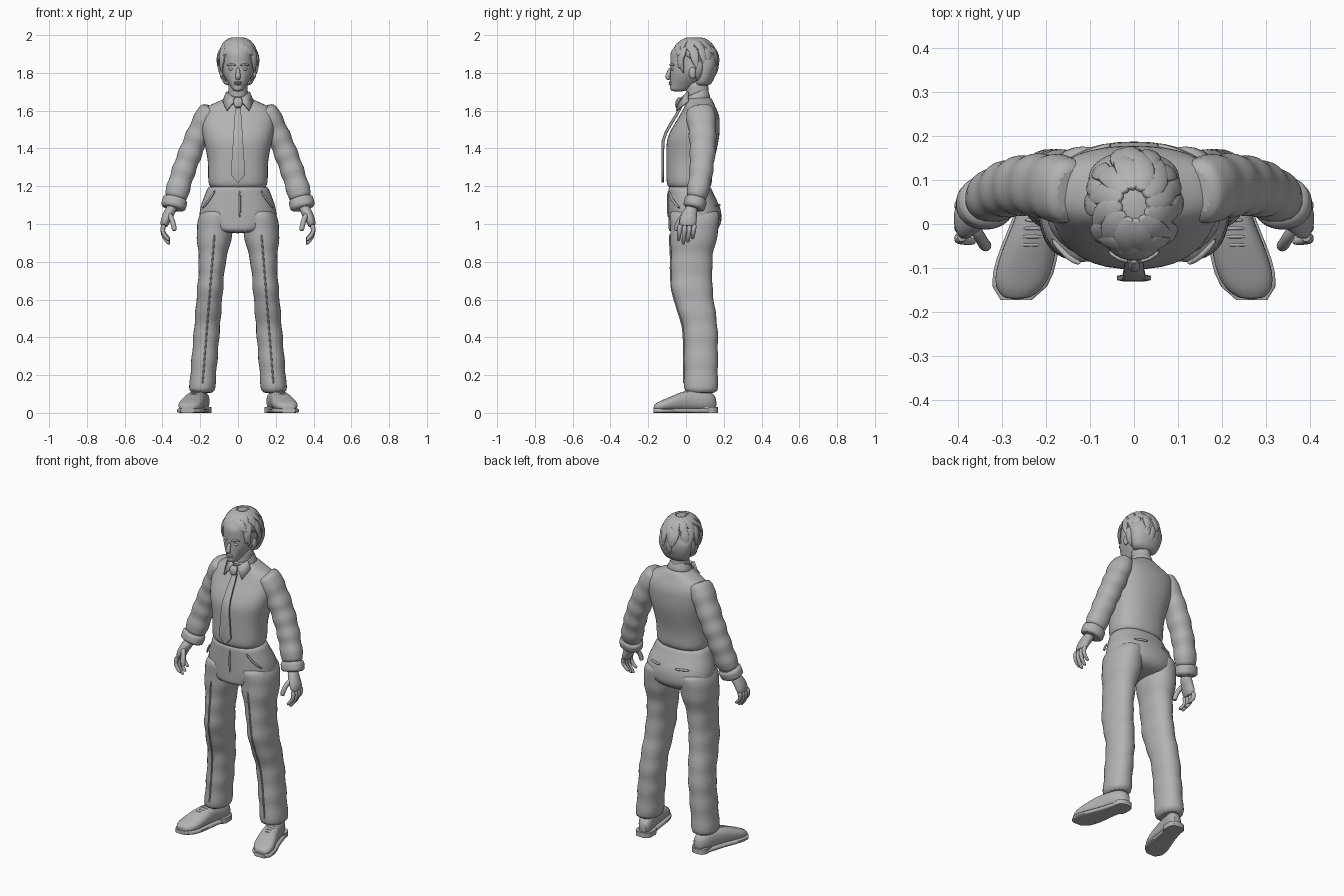
import bpy
import bmesh
import math
import random
from mathutils import Matrix, Vector

random.seed(4)
if "Cube" in bpy.data.objects:
    bpy.data.objects.remove(bpy.data.objects["Cube"])

Y, Z = Vector((0, 1, 0)), Vector((0, 0, 1))
parts = []

clay = bpy.data.materials.new("plain grey")
clay.use_nodes = True
clay.diffuse_color = (.45, .45, .45, 1)
clay.node_tree.nodes["Principled BSDF"].inputs["Base Color"].default_value = clay.diffuse_color


def ramp(start, end, value):
    """Ease from zero to one between two values."""
    t = min(max((value - start) / (end - start), 0), 1)
    return t * t * (3 - 2 * t)


def spread(start, end, count):
    """Evenly spaced values, both ends included."""
    return [start + (end - start) * i / (count - 1) for i in range(count)]


def finish(name, bm, mirror=False, smooth=1):
    """Turn a bmesh into an object, optionally mirrored and subdivided."""
    bmesh.ops.recalc_face_normals(bm, faces=bm.faces)
    mesh = bpy.data.meshes.new(name)
    bm.to_mesh(mesh)
    bm.free()
    mesh.materials.append(clay)
    obj = bpy.data.objects.new(name, mesh)
    bpy.context.collection.objects.link(obj)
    if mirror:
        obj.modifiers.new("both sides", "MIRROR")
    if smooth:
        rounding = obj.modifiers.new("rounding", "SUBSURF")
        rounding.levels = rounding.render_levels = smooth
    parts.append(obj)
    return obj


def add_loft(bm, rings, sides=16, power=2, up=Y, axis=None):
    """Skin superellipse rings (x, y, z, half width, half depth) along a path."""
    centres = [Vector(ring[:3]) for ring in rings]
    loops = []
    for i, (*_, width, depth) in enumerate(rings):
        tangent = axis or centres[min(i + 1, len(rings) - 1)] - centres[max(i - 1, 0)]
        tangent = tangent.normalized()
        u = up.cross(tangent).normalized()
        v = tangent.cross(u)
        loop = []
        for k in range(sides):
            angle = math.tau * (k + .5) / sides
            c, s = math.cos(angle), math.sin(angle)
            across = u * math.copysign(abs(c) ** (2 / power), c) * width
            along = v * math.copysign(abs(s) ** (2 / power), s) * depth
            loop.append(bm.verts.new(centres[i] + across + along))
        loops.append(loop)
    for low, high in zip(loops, loops[1:]):
        for k in range(sides):
            n = (k + 1) % sides
            bm.faces.new((low[k], low[n], high[n], high[k]))
    bm.faces.new(loops[0])
    bm.faces.new(loops[-1])


def loft(name, rings, mirror=False, smooth=1, **shape):
    bm = bmesh.new()
    add_loft(bm, rings, **shape)
    return finish(name, bm, mirror, smooth)


def body(name, heights, rule, mirror=False, **shape):
    """Level slices whose (centre, half width, front, back) follow a rule."""
    rings = []
    for z in heights:
        x, width, front, back = rule(z)
        rings.append((x, (front + back) / 2, z, width, (back - front) / 2))
    return loft(name, rings, mirror, axis=Z, **shape)


def blob(name, centre, size, mirror=False):
    bm = bmesh.new()
    place = Matrix.Translation(centre) @ Matrix.Diagonal((*size, 1))
    bmesh.ops.create_uvsphere(bm, u_segments=16, v_segments=10, radius=1, matrix=place)
    return finish(name, bm, mirror, smooth=0)


def tube(name, points, radius, mirror=False, up=Y):
    rings = [(*point, radius, radius) for point in points]
    return loft(name, rings, mirror, sides=8, up=up)


# Shirt body, sloping in at the chest and shoulders
def shirt_front(z):
    return -.105 + .11 * ramp(1.42, 1.68, z)


def shirt(z):
    hem = .015 * ramp(1.22, 1.18, z)
    width = .16 + .04 * ramp(1.3, 1.55, z) - .15 * ramp(1.6, 1.68, z)
    back = .14 + .04 * ramp(1.25, 1.5, z) - .05 * ramp(1.55, 1.7, z)
    return 0, width - hem, shirt_front(z) + hem, back - hem


body("shirt", spread(1.18, 1.68, 18), shirt, sides=20, power=2.4)


# Sleeves follow one curve from shoulder to wrist
def arm(z, grow=0):
    drop = 1.6 - z
    x = .15 + .52 * drop - .28 * drop ** 2
    y = .075 + .15 * drop - .42 * drop ** 2
    return x, y, z, .063 + grow, .08 - .05 * drop + grow


folds = [arm(z, .004 * math.sin(z * 70)) for z in spread(1.6, 1.13, 20)]
loft("sleeves", [arm(1.62, -.02)] + folds, True, power=2.2)
cuff = [arm(z, .005) for z in spread(1.14, 1.08, 4)]
loft("shirt_cuffs", [arm(1.14, -.01)] + cuff + [arm(1.08, -.01)], True, power=2.2)

# Collar band and its two pointed flaps
loft("collar_band", [(0, .07, 1.63, .08, .08), (0, .056, 1.67, .07, .07), (0, .05, 1.7, .06, .07),
                     (0, .05, 1.69, .05, .06)], axis=Vector((0, -.4, 1)))
bm = bmesh.new()
outline = [(.01, -.03, 1.66), (.06, .01, 1.7), (.08, .01, 1.65), (.06, -.05, 1.6)]
bm.faces.new([bm.verts.new(corner) for corner in outline])
flap = finish("collar_flaps", bm, True, smooth=0).modifiers.new("thickness", "SOLIDIFY")
flap.thickness = .01
flap.offset = 0

# Tie hanging down the shirt front
loft("tie_knot", [(0, -.03, 1.67, .02, .01), (0, -.04, 1.65, .03, .02), (0, -.05, 1.61, .02, .01)],
     sides=8, power=3)
blade = [(0, shirt_front(z) - .018, z, .04 - .07 * (z - 1.26), .008) for z in spread(1.62, 1.26, 9)]
loft("tie_blade", blade + [(0, -.123, 1.22, .004, .006)], sides=8, power=4, smooth=0)


# Trousers: hips, then legs that lean outward with soft folds
def hips(z):
    width = .207 - .055 * ramp(1.05, 1.25, z) - .08 * ramp(1.02, .94, z)
    return 0, width, -.095, .19 - .06 * ramp(1.05, 1.22, z) - .05 * ramp(1, .94, z)


def leg(z):
    fold = .003 * math.sin(z * 50)
    thigh, seat = ramp(.4, .7, z), ramp(.8, 1, z)
    width = .07 + .03 * ramp(.75, 1, z) - .03 * ramp(1, 1.1, z) + fold
    middle = .08 - .05 * thigh + .015 * seat
    depth = .091 + .02 * thigh + .022 * seat + fold
    return .2 - .08 * z, width, middle - depth, middle + depth


body("trouser_hips", spread(1.21, .95, 10), hips, sides=20, power=2.3)
body("trouser_legs", spread(1.08, .1, 30), leg, True, power=2.2)
creases = [(leg(z)[0], leg(z)[2], z) for z in spread(.95, .15, 14)]
tube("front_creases", creases, .005, True)
tube("front_pockets", [(.12, -.09, 1.18), (.15, -.08, 1.13), (.19, -.03, 1.08)], .007, True)
tube("back_pockets", [(x, .185 - 2 * x ** 2, 1.1) for x in spread(.05, .13, 4)], .007, True, up=Z)
tube("fly_seam", [(.01, -.095, z) for z in spread(1.18, 1.03, 3)], .006)


# Shoes, turned out from heel to toe
def shoe(t):
    end = math.sqrt(1 - (2 * t - 1) ** 6)
    height = (.11 - .06 * ramp(.4, 1, t)) * (.4 + .6 * end)
    width = (.048 + .018 * ramp(.3, .8, t)) * end
    return .18 + .09 * t, .17 - .35 * t, .01 + height / 2, width, height / 2


steps = spread(.02, .98, 12)
loft("shoe_uppers", [shoe(t) for t in steps], True, power=2.4, up=Z, axis=-Y)
soles = [(x, y, .012, width + .005, .012) for x, y, z, width, height in map(shoe, steps)]
loft("shoe_soles", soles, True, smooth=0, power=5, up=Z, axis=-Y)
body("shoe_heels", (0, .03), lambda z: (.19, .05, .06, .17), True, smooth=0, power=3)
for t in spread(.46, .62, 4):
    x, y, middle, width, height = shoe(t)
    top = middle + height
    tube("shoe_lace", [(x + side * .03, y, top - .01 * abs(side)) for side in (-1, 0, 1)], .005, True)

# Hands with curled fingers
loft("palms", [(.34, .04, 1.1, .03, .03), (.365, .02, 1.06, .03, .04), (.385, .01, 1.02, .027, .05),
               (.395, .01, .98, .02, .045)], True, sides=12)
for i, reach in enumerate((.09, .11, .1, .08)):
    curl = []
    for t in spread(0, 1, 5):
        radius = .015 - .005 * t
        x = .39 + .06 * t - .09 * t * t
        curl.append((x, .025 * i - .03 - .01 * t, 1 - reach * t, radius, radius))
    loft("finger", curl, True, sides=8)
tube("thumbs", [(.37, 0, 1.06), (.35, -.03, 1.03), (.34, -.05, .99), (.335, -.05, .96)], .015, True)


# Neck and head
def head(z):
    crown = ramp(1.9, 2, z)
    width = .022 + .065 * ramp(1.68, 1.82, z) - .05 * crown
    return 0, width, -.085 + .07 * crown, -.03 + .18 * ramp(1.66, 1.82, z) - .05 * crown


body("neck", spread(1.62, 1.77, 4), lambda z: (0, .052, 0, .12))
body("head", spread(1.7, 1.96, 14), head, sides=20, power=2.2)
loft("nose", [(0, -.08, 1.83, .01, .01), (0, -.09, 1.8, .012, .013), (0, -.1, 1.78, .017, .016),
              (0, -.09, 1.76, .012, .01)], sides=8)
blob("eyes", (.034, -.07, 1.82), (.016, .01, .008), True)
tube("eyebrows", [(.01, -.085, 1.84), (.035, -.08, 1.846), (.06, -.06, 1.84)], .006, True, up=Z)
for name, z in (("upper_lip", 1.75), ("lower_lip", 1.74)):
    blob(name, (0, -.08, z), (.022, .012, .006))
blob("ears", (.087, .035, 1.8), (.01, .02, .03), True)


# Hair: a cap, open over the face, under overlapping locks
scalp = Vector((0, .045, 1.86))


def cap(z):
    reach = math.sqrt(1 - ((z - scalp.z) / (.13 if z > scalp.z else .17)) ** 2)
    brow = ramp(1.84, 1.91, z)
    return 0, .106 * reach, scalp.y - .125 * reach * brow, scalp.y + .124 * reach


body("hair_cap", spread(1.73, 1.985, 14), cap, sides=20)


def on_scalp(turn, lift, grow):
    a, e = math.radians(turn), math.radians(lift)
    flat = math.cos(e) * grow
    return Vector((.107 * math.cos(a) * flat, .126 * math.sin(a) * flat, .13 * math.sin(e)))


locks = bmesh.new()


def lock(turn, top, bottom, width, sweep):
    """One flattened, tapering lock lying on the scalp."""
    rings = []
    for t, taper in zip(spread(0, 1, 4), (.5, 1, .8, .1)):
        place = scalp + on_scalp(turn + sweep * t, top + (bottom - top) * t, .96 + .08 * t)
        rings.append((*place, width * taper, .012 * taper))
    outward = on_scalp(turn + sweep / 2, (top + bottom) / 2, 1)
    add_loft(locks, rings, sides=8, up=outward)


for turn in range(0, 360, 30):
    lock(turn, 76, random.uniform(14, 22), .035, 25)
for turn in range(-30, 220, 24):
    lock(turn, 42, random.uniform(-20, -10), .03, random.uniform(-14, 14))
for turn in range(14, 170, 19):
    lock(turn, 4, random.uniform(-60, -48), .025, random.uniform(-12, 12))
for side in (-1, 1):
    lock(side * 50 - 90, 30, -30, .022, side * 10)
    lock(side * 12 - 90, 48, 14, .035, side * 40)
finish("hair_locks", locks)

# Smooth shading with crisp creases
bpy.ops.object.select_all(action="DESELECT")
for obj in parts:
    obj.select_set(True)
bpy.context.view_layer.objects.active = parts[0]
bpy.ops.object.shade_smooth_by_angle(angle=math.radians(50))
